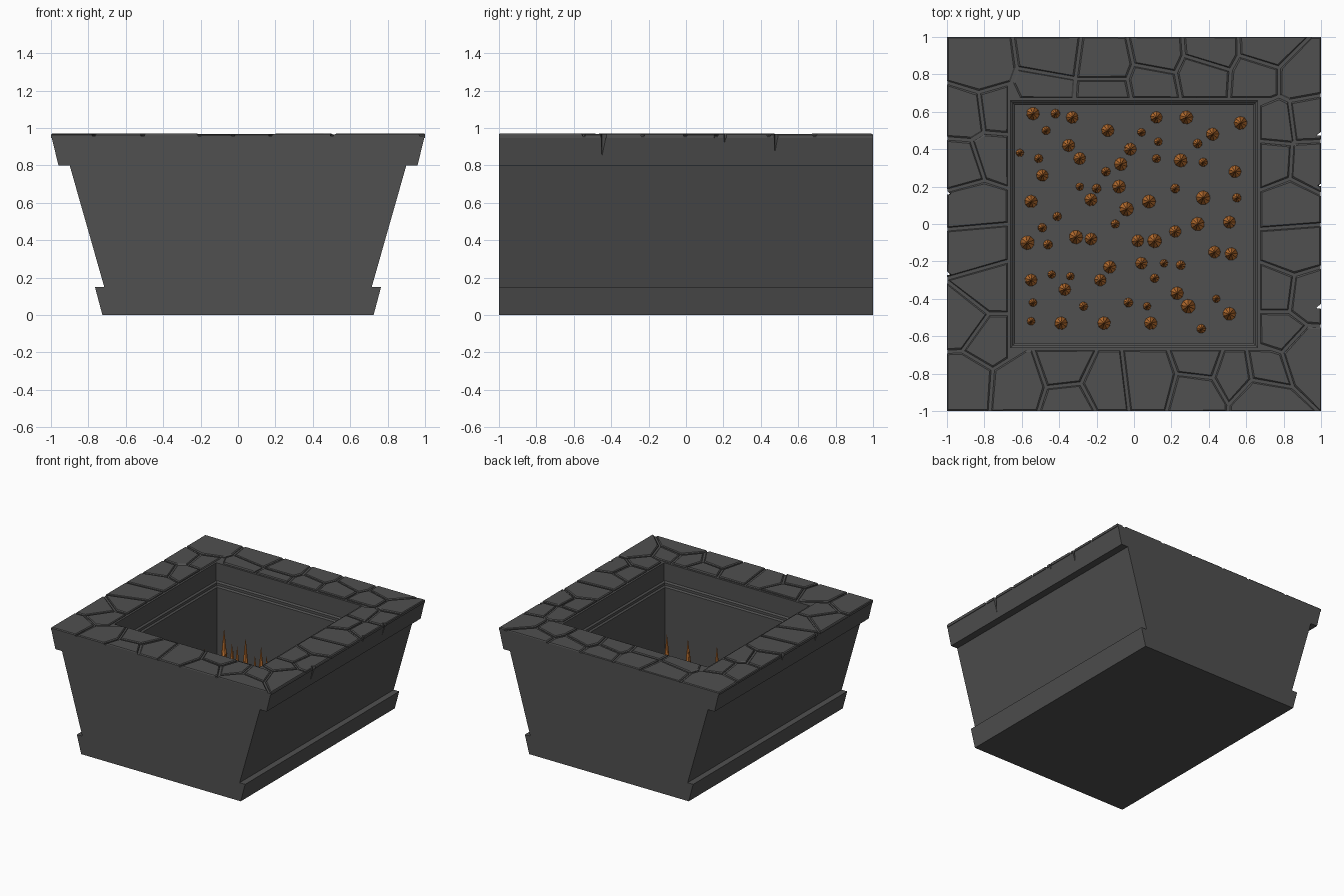
import bpy, bmesh, math, random
from mathutils import Vector

if "Cube" in bpy.data.objects:
    bpy.data.objects.remove(bpy.data.objects["Cube"])

random.seed(4)


def material(name, rgb):
    m = bpy.data.materials.new(name)
    m.diffuse_color = (*rgb, 1)
    m.use_nodes = True
    m.node_tree.nodes["Principled BSDF"].inputs["Base Color"].default_value = m.diffuse_color
    return m


STONE = material("dark stone", (0.08, 0.08, 0.08))
FIRE = material("ember orange", (0.68, 0.22, 0.04))


def make(name, bm, mat):
    bmesh.ops.recalc_face_normals(bm, faces=bm.faces)
    me = bpy.data.meshes.new(name)
    bm.to_mesh(me)
    bm.free()
    me.materials.append(mat)
    ob = bpy.data.objects.new(name, me)
    bpy.context.collection.objects.link(ob)
    return ob


def loft(bm, rings):
    """Closed solid through rings that have equal vertex counts."""
    vs = [[bm.verts.new(p) for p in r] for r in rings]
    n = len(vs[0])
    for a, b in zip(vs, vs[1:]):
        for i in range(n):
            bm.faces.new((a[i], a[(i + 1) % n], b[(i + 1) % n], b[i]))
    bm.faces.new(vs[0][::-1])
    bm.faces.new(vs[-1])


def cut(target, cutter):
    mod = target.modifiers.new("cut", 'BOOLEAN')
    mod.operation, mod.solver, mod.object = 'DIFFERENCE', 'EXACT', cutter
    dg = bpy.context.evaluated_depsgraph_get()
    dg.update()
    me = bpy.data.meshes.new_from_object(target.evaluated_get(dg))
    target.modifiers.clear()
    target.data = me


# Body: stepped, flared profile extruded front to back
half = [(0.725, 0), (0.765, 0.15), (0.715, 0.15), (0.90, 0.80), (0.96, 0.80), (0.998, 0.956)]
profile = half + [(-x, z) for x, z in reversed(half)]
bm = bmesh.new()
loft(bm, [[(x, y, z) for x, z in profile] for y in (-1, 1)])
body = make("trough_body", bm, STONE)

# Square cavity with a stepped ledge below the rim
bm = bmesh.new()
loft(bm, [[(h * sx, h * sy, z) for sx, sy in ((-1, -1), (1, -1), (1, 1), (-1, 1))]
          for h, z in ((0.635, 0.10), (0.635, 0.77), (0.647, 0.78), (0.647, 0.80), (0.66, 0.81), (0.66, 1.1))])
cavity = make("cavity_cutter", bm, STONE)
cut(body, cavity)

# Paving stones on the rim: cells around these centres
centres = [(-.81, .84), (-.45, .89), (-.15, .85), (.13, .91), (.40, .93), (.72, .94), (.36, .80), (.67, .78),
           (.88, .78), (.10, .75), (-.48, .72), (-.15, .70), (-.89, .58), (-.74, .60), (-.91, .32), (-.76, .37),
           (-.85, .10), (-.83, -.13), (-.77, -.34), (-.91, -.52), (-.77, -.62), (-.90, -.84), (-.62, -.86),
           (-.36, -.77), (-.34, -.95), (-.17, -.86), (.08, -.83), (.36, -.73), (.34, -.90), (.53, -.79),
           (.68, -.93), (.71, -.76), (.90, -.70), (.77, -.58), (.92, -.38), (.77, -.36), (.85, -.15), (.83, .12),
           (.75, .33), (.93, .32), (.77, .54), (.92, .56)]


def clip(poly, point, normal):
    """Keep the part of a convex polygon behind a line."""
    out = []
    for a, b in zip(poly, poly[1:] + poly[:1]):
        da, db = (a - point).dot(normal), (b - point).dot(normal)
        if da <= 0:
            out.append(a)
        if da * db < 0:
            out.append(a.lerp(b, da / (da - db)))
    return out


def cell(c, gap):
    e = 1 - max(0, gap - 0.009)
    poly = [Vector(p) for p in ((-e, -e), (e, -e), (e, e), (-e, e))]
    axis = Vector((math.copysign(1, c.x), 0)) if abs(c.x) > abs(c.y) else Vector((0, math.copysign(1, c.y)))
    poly = clip(poly, axis * (0.667 + gap), -axis)
    for q in sites:
        if q is not c:
            n = (q - c).normalized()
            poly = clip(poly, (c + q) / 2 - n * gap, n)
    return poly


sites = [Vector(p) for p in centres]
bm = bmesh.new()
for c in sites:
    outer = cell(c, 0.009)
    mid = sum(outer, Vector((0, 0))) / len(outer)
    top = 0.968 + random.uniform(-0.003, 0.003)
    inner = [p - (p - mid).normalized() * 0.009 for p in outer]
    loft(bm, [[(p.x, p.y, z) for p in ring]
              for ring, z in ((outer, 0.945), (outer, top - 0.006), (inner, top))])
stones = make("rim_stones", bm, STONE)

# Chips broken out of the two side edges
bm = bmesh.new()
for side, y, w, d in ((1, -.45, .03, .11), (1, .205, .02, .04), (1, .475, .022, .09),
                      (-1, .16, .025, .06), (-1, -.27, .025, .06)):
    loft(bm, [[(side * 0.975, y, 1.0), (side * 1.05, y - 2.4 * w, 1.0), (side * 1.05, y + 2.4 * w, 1.0)],
              [(side * (0.998 - d * 0.244), y, 0.956 - d), (side * 1.05, y - 0.01, 0.956 - d),
               (side * 1.05, y + 0.01, 0.956 - d)]])
chips = make("chip_cutter", bm, STONE)
cut(body, chips)
cut(stones, chips)
for helper in (cavity, chips):
    bpy.data.objects.remove(helper)

# Flame spikes standing on the cavity floor: large and small
large = [(-.54, .59), (-.14, .50), (.12, .57), (.28, .57), (.57, .54), (-.35, .42), (-.33, .57), (-.29, .35),
         (-.02, .40), (.25, .34), (-.07, .32), (-.49, .26), (.54, .28), (-.08, .20), (-.23, .13), (-.55, .12),
         (.08, .12), (.37, .14), (-.04, .08), (.51, .01), (.34, 0), (-.57, -.10), (-.31, -.07), (-.23, -.08),
         (.02, -.09), (.11, -.09), (.22, -.04), (.43, -.15), (.52, -.16), (.04, -.21), (-.13, -.23), (-.18, -.30),
         (-.55, -.30), (-.37, -.35), (.23, -.37), (.29, -.44), (.51, -.48), (-.39, -.53), (-.16, -.53),
         (.09, -.53), (.42, .48)]
small = [(-.42, .59), (-.47, .50), (.04, .49), (.13, .44), (.34, .43), (-.61, .38), (-.51, .35), (.12, .35),
         (.37, .33), (-.15, .28), (-.29, .20), (-.20, .19), (.22, .19), (.55, .14), (-.41, .04), (-.10, 0),
         (-.49, -.02), (-.46, -.11), (.16, -.21), (.25, -.22), (-.44, -.27), (-.34, -.28), (.11, -.29),
         (-.54, -.42), (-.27, -.44), (-.03, -.42), (.07, -.44), (.44, -.40), (-.55, -.52), (.36, -.56)]
bm = bmesh.new()
for spots, r, h in ((large, 0.036, 0.38), (small, 0.024, 0.25)):
    for x, y in spots:
        turn = random.uniform(0, 1)
        k = random.uniform(0.9, 1.08)
        loft(bm, [[(x + r * k * s * math.cos(turn + i * math.tau / 9),
                    y + r * k * s * math.sin(turn + i * math.tau / 9), 0.095 + h * k * t) for i in range(9)]
                  for s, t in ((1, 0), (0.85, 0.2), (0.5, 0.55), (0.03, 1))])
make("flame_spikes", bm, FIRE)
